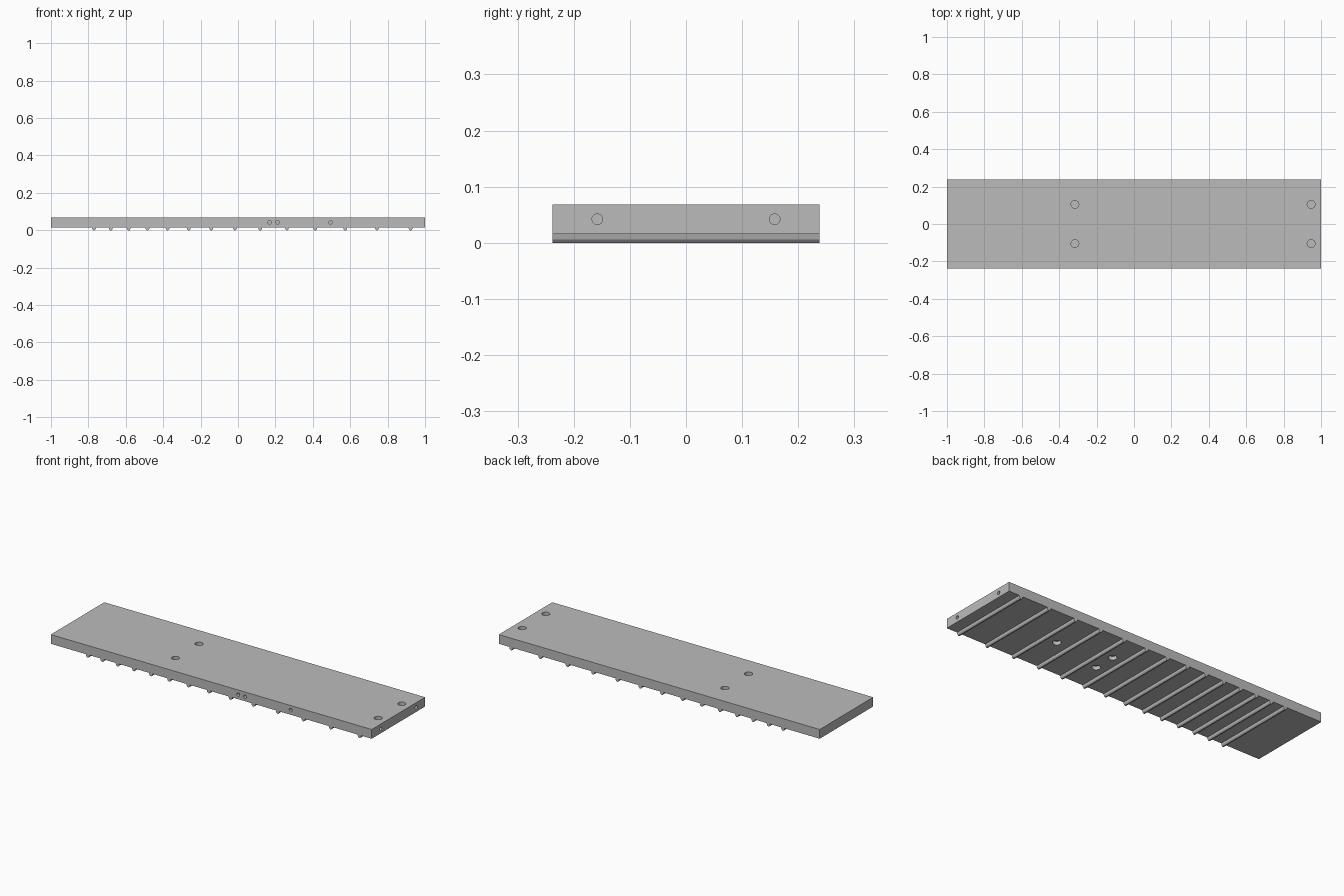
import bpy, bmesh
from mathutils import Matrix, Vector

if "Cube" in bpy.data.objects:
    bpy.data.objects.remove(bpy.data.objects["Cube"], do_unlink=True)

HALF_WIDTH = 0.238
UNDERSIDE, TOP = 0.016, 0.068
MIDDLE = (UNDERSIDE + TOP) / 2

grey = bpy.data.materials.new("plain grey")
grey.use_nodes = True
grey.diffuse_color = (0.5, 0.5, 0.5, 1)
grey.node_tree.nodes["Principled BSDF"].inputs["Base Color"].default_value = (0.5, 0.5, 0.5, 1)


def make_object(name, bm):
    bmesh.ops.recalc_face_normals(bm, faces=bm.faces)
    mesh = bpy.data.meshes.new(name)
    bm.to_mesh(mesh)
    bm.free()
    mesh.materials.append(grey)
    obj = bpy.data.objects.new(name, mesh)
    bpy.context.collection.objects.link(obj)
    return obj


def add_drill(bm, center, axis, radius, depth):
    """Cylinder straddling the surface, reaching depth inside it."""
    turn = Vector(axis).to_track_quat("Z", "Y").to_matrix().to_4x4()
    bmesh.ops.create_cone(bm, cap_ends=True, segments=24, radius1=radius, radius2=radius,
                          depth=2 * depth, matrix=Matrix.Translation(center) @ turn)


# Board
bm = bmesh.new()
bmesh.ops.create_cube(bm, size=1, matrix=Matrix.Translation((0, 0, MIDDLE))
                      @ Matrix.Diagonal((2, 2 * HALF_WIDTH, TOP - UNDERSIDE, 1)))
board = make_object("fingerboard", bm)

# Blind holes
bm = bmesh.new()
for side in (-1, 1):
    for x in (-0.316, 0.947):                       # pin holes on top
        add_drill(bm, (x, side * 0.105, TOP), (0, 0, 1), 0.021, 0.02)
    add_drill(bm, (1, side * 0.158, MIDDLE), (1, 0, 0), 0.0095, 0.03)    # end holes
    add_drill(bm, (0.19, side * 0.063, UNDERSIDE), (0, 0, 1), 0.022, 0.02)
add_drill(bm, (0.495, 0, UNDERSIDE), (0, 0, 1), 0.022, 0.02)
for x in (0.168, 0.211, 0.495):                     # side marker holes
    add_drill(bm, (x, -HALF_WIDTH, MIDDLE), (0, 1, 0), 0.0095, 0.02)
drills = make_object("hole_cutter", bm)
drills.hide_render = True

cut = board.modifiers.new("holes", "BOOLEAN")
cut.operation = "DIFFERENCE"
cut.solver = "EXACT"
cut.object = drills
bpy.context.view_layer.objects.active = board
board.select_set(True)
bpy.ops.object.modifier_apply(modifier=cut.name)
bpy.data.objects.remove(drills, do_unlink=True)
bpy.ops.object.shade_smooth_by_angle()

# Frets, spaced by equal temperament
right_profile = [(0.0115, UNDERSIDE), (0.009, 0.006), (0.0035, 0)]
profile = right_profile + [(-x, z) for x, z in reversed(right_profile)]
for number in range(14):
    fret_x = -2.283 + 3.206 * 2 ** (-number / 12)
    bm = bmesh.new()
    face = bm.faces.new([bm.verts.new((fret_x + x, -HALF_WIDTH, z)) for x, z in profile])
    swept = bmesh.ops.extrude_face_region(bm, geom=[face], use_keep_orig=True)
    bmesh.ops.translate(bm, vec=(0, 2 * HALF_WIDTH, 0),
                        verts=[v for v in swept["geom"] if isinstance(v, bmesh.types.BMVert)])
    make_object(f"fret_{number + 1}", bm)
